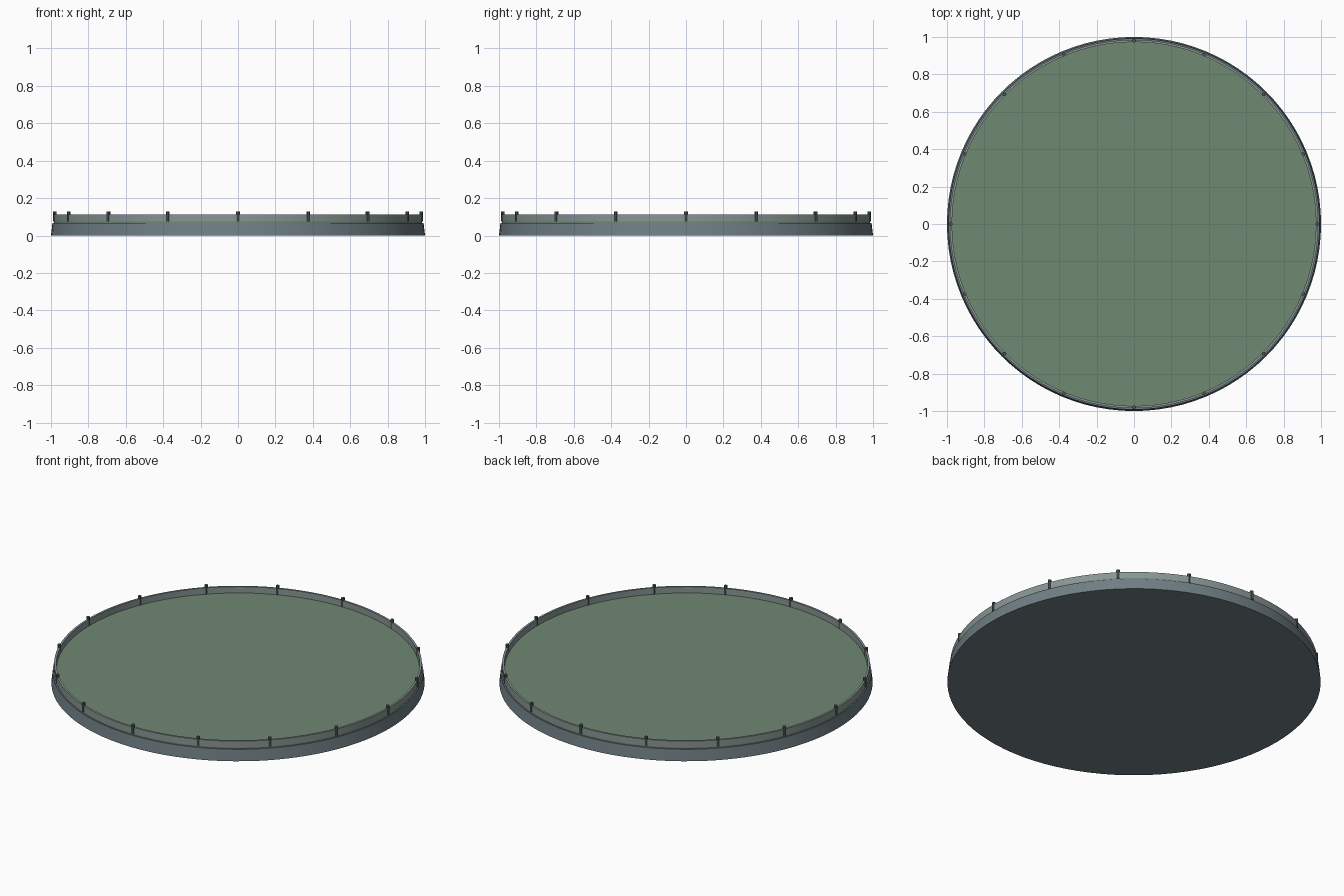
import bpy, math

if "Cube" in bpy.data.objects:
    bpy.data.objects.remove(bpy.data.objects["Cube"])

def material(name, color):
    m = bpy.data.materials.new(name)
    m.diffuse_color = color
    m.use_nodes = True
    m.node_tree.nodes["Principled BSDF"].inputs["Base Color"].default_value = m.diffuse_color
    return m

STONE = material("slate", (0.16, 0.21, 0.23, 1))
GRASS = material("green", (0.16, 0.25, 0.17, 1))
PANEL = material("rail_grey", (0.25, 0.30, 0.30, 1))
DARK = material("post_dark", (0.08, 0.11, 0.11, 1))
SEG = 96

def lathe(name, profile, mat, closed=False):
    """Spin (radius, z) points round z; open profiles get end caps."""
    verts = [(r * math.cos(2 * math.pi * i / SEG), r * math.sin(2 * math.pi * i / SEG), z)
             for r, z in profile for i in range(SEG)]
    n = len(profile)
    faces = []
    for k in range(n if closed else n - 1):
        a, b = k * SEG, ((k + 1) % n) * SEG
        for i in range(SEG):
            j = (i + 1) % SEG
            faces.append((a + i, a + j, b + j, b + i))
    if not closed:
        faces.append(tuple(reversed(range(SEG))))
        faces.append(tuple(range((n - 1) * SEG, n * SEG)))
    me = bpy.data.meshes.new(name)
    me.from_pydata(verts, [], faces)
    ob = bpy.data.objects.new(name, me)
    bpy.context.collection.objects.link(ob)
    finish(ob, mat)
    return ob

def finish(ob, mat):
    ob.data.materials.append(mat)
    bpy.ops.object.select_all(action='DESELECT')
    ob.select_set(True)
    bpy.context.view_layer.objects.active = ob
    bpy.ops.object.shade_smooth_by_angle(angle=math.radians(30))

# Slightly tapered base slab
lathe("base_slab", [(1.0, 0), (0.992, 0.067)], STONE)

# Green deck surface
lathe("deck_surface", [(0.985, 0.066), (0.985, 0.075)], GRASS)

# Low wall around the rim
lathe("rim_wall", [(0.985, 0.075), (0.985, 0.112), (0.973, 0.112), (0.973, 0.075)], PANEL, closed=True)

# Sixteen rail posts
for i in range(16):
    a = i * math.pi / 8
    bpy.ops.mesh.primitive_cylinder_add(vertices=8, radius=0.01, depth=0.053,
        location=(0.98 * math.cos(a), 0.98 * math.sin(a), 0.1005), rotation=(0, 0, a))
    post = bpy.context.object
    post.name = f"rail_post_{i + 1:02d}"
    finish(post, DARK)
